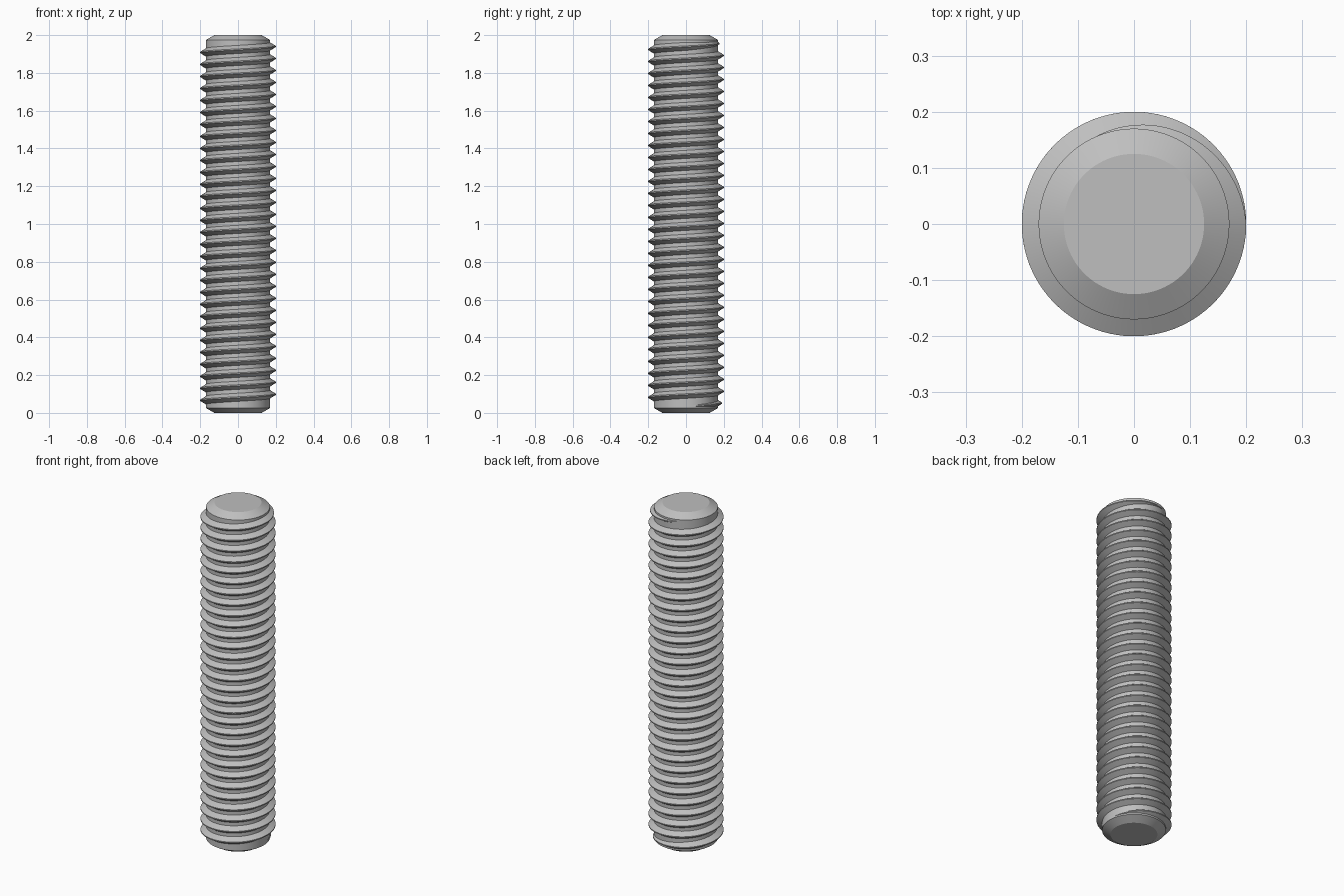
import bpy, bmesh, math

cube = bpy.data.objects.get("Cube")
if cube:
    bpy.data.objects.remove(cube)

LENGTH = 2.0
CORE_R, CREST_R, END_R = 0.17, 0.20, 0.125
CHAMFER = 0.026
PITCH = 0.0635
SEGMENTS = 96

steel = bpy.data.materials.new("steel grey")
steel.use_nodes = True
colour = (0.52, 0.52, 0.52, 1)
steel.diffuse_color = colour
steel.node_tree.nodes["Principled BSDF"].inputs["Base Color"].default_value = colour


def finish(name, bm):
    bmesh.ops.recalc_face_normals(bm, faces=bm.faces)
    mesh = bpy.data.meshes.new(name)
    bm.to_mesh(mesh)
    bm.free()
    mesh.materials.append(steel)
    obj = bpy.data.objects.new(name, mesh)
    bpy.context.collection.objects.link(obj)
    bpy.ops.object.select_all(action="DESELECT")
    obj.select_set(True)
    bpy.context.view_layer.objects.active = obj
    bpy.ops.object.shade_smooth_by_angle(angle=math.radians(25))


def bridge(bm, a, b):
    for i in range(len(a)):
        j = (i + 1) % len(a)
        bm.faces.new((a[i], a[j], b[j], b[i]))


# Rod core with a chamfer at both ends
bm = bmesh.new()
profile = [(END_R, 0), (CORE_R, CHAMFER), (CORE_R, LENGTH - CHAMFER), (END_R, LENGTH)]
rings = []
for r, z in profile:
    rings.append([bm.verts.new((r * math.cos(a), r * math.sin(a), z))
                  for a in (2 * math.pi * i / SEGMENTS for i in range(SEGMENTS))])
for lower, upper in zip(rings, rings[1:]):
    bridge(bm, lower, upper)
bm.faces.new(rings[0])
bm.faces.new(rings[-1])
finish("rod_core", bm)

# Right-handed helical thread whose ends sink gradually into the core
DEPTH = CREST_R - CORE_R
CREST_HALF, SLOPE = 0.003, 0.62
SUNK = DEPTH + 0.006
section = [(CREST_R - SUNK, -CREST_HALF - SLOPE * SUNK), (CREST_R, -CREST_HALF),
           (CREST_R, CREST_HALF), (CREST_R - SUNK, CREST_HALF + SLOPE * SUNK)]
start = math.radians(10) - 30 * 2 * math.pi
end = math.radians(118)
runout = math.radians(118)
steps = round((end - start) / (2 * math.pi) * SEGMENTS)

bm = bmesh.new()
loops = []
for i in range(steps + 1):
    t = start + (end - start) * i / steps
    fade = min(1, (t - start) / runout, (end - t) / runout)
    sink = (DEPTH + 0.001) * (1 - fade)
    mid = 1.94 + PITCH * t / (2 * math.pi)
    loops.append([bm.verts.new(((r - sink) * math.cos(t), (r - sink) * math.sin(t), mid + dz))
                  for r, dz in section])
for a, b in zip(loops, loops[1:]):
    bridge(bm, a, b)
bm.faces.new(loops[0])
bm.faces.new(loops[-1])
finish("screw_thread", bm)
